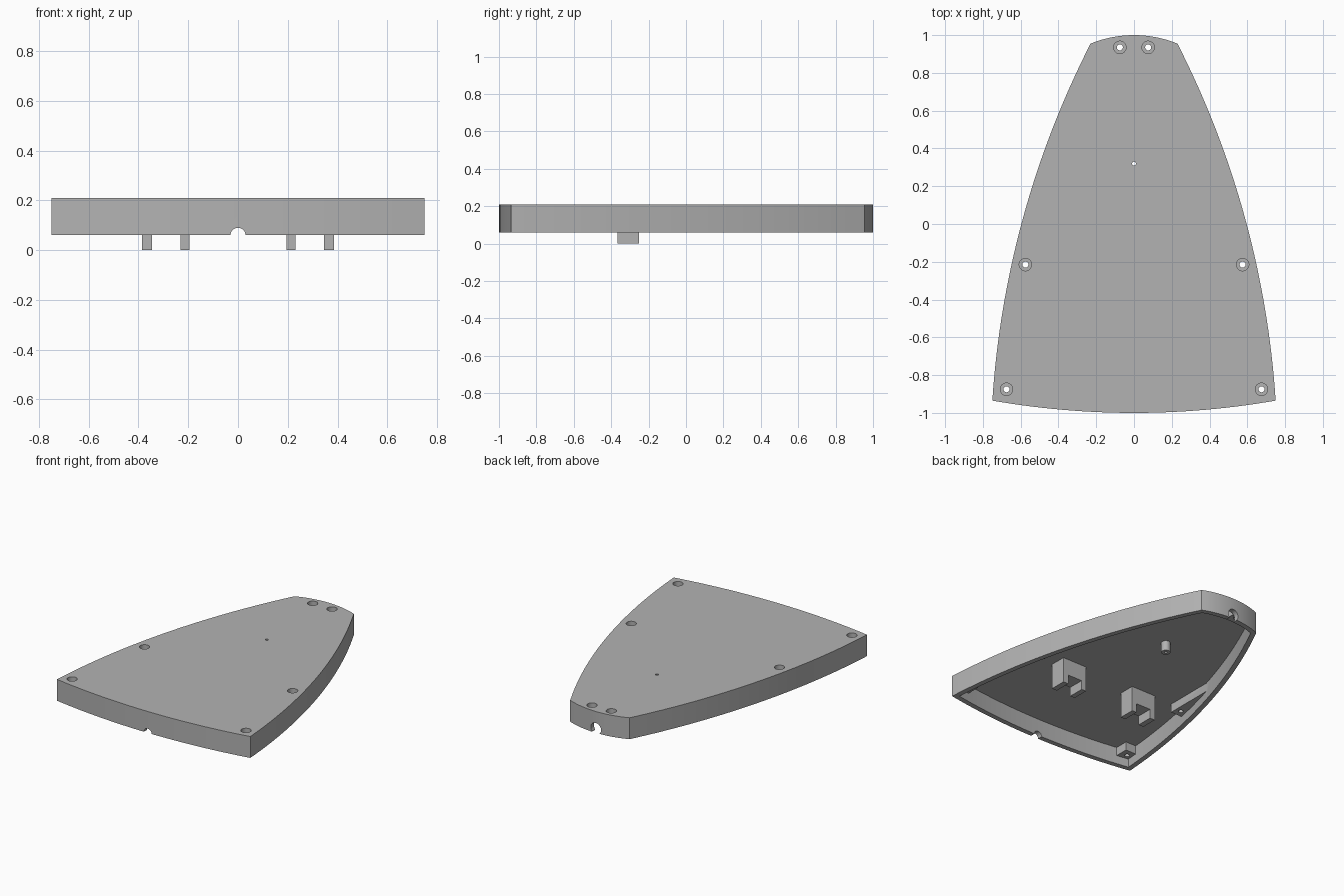
import bpy, bmesh, math
from mathutils import Vector

cube = bpy.data.objects.get("Cube")
if cube:
    bpy.data.objects.remove(cube, do_unlink=True)

grey = bpy.data.materials.new("plain_grey")
grey.use_nodes = True
grey.diffuse_color = (0.45, 0.45, 0.45, 1)
grey.node_tree.nodes["Principled BSDF"].inputs["Base Color"].default_value = (0.45, 0.45, 0.45, 1)

BASE, TOP, CEILING, BOSS = 0.06, 0.21, 0.18, 0.12
WALL = 0.035


def arc(p, q, rise, n):
    """Points on a shallow arc from p up to, not including, q, bulging to the right."""
    p, q = Vector(p), Vector(q)
    chord = q - p
    half = chord.length / 2
    radius = (half * half + rise * rise) / (2 * rise)
    side = Vector((chord.y, -chord.x)).normalized()
    centre = (p + q) / 2 + side * (rise - radius)
    swing = math.asin(half / radius)
    along = chord.normalized()
    angles = [swing * (2 * i / n - 1) for i in range(n)]
    return [centre + along * radius * math.sin(a) + side * radius * math.cos(a) for a in angles]


def inset(points, d):
    """Mitred inward offset of a counter-clockwise outline."""
    result = []
    for i, p in enumerate(points):
        a = (p - points[i - 1]).normalized()
        b = (points[(i + 1) % len(points)] - p).normalized()
        na, nb = Vector((-a.y, a.x)), Vector((-b.y, b.x))
        result.append(p + (na + nb) * d / (1 + na.dot(nb)))
    return result


def prism(name, points, low, high, place=lambda u, v, w: (u, v, w)):
    bm = bmesh.new()
    face = bm.faces.new([bm.verts.new(place(p[0], p[1], low)) for p in points])
    ext = bmesh.ops.extrude_face_region(bm, geom=[face])["geom"]
    shift = Vector(place(0, 0, high)) - Vector(place(0, 0, low))
    bmesh.ops.translate(bm, verts=[v for v in ext if isinstance(v, bmesh.types.BMVert)], vec=shift)
    bmesh.ops.recalc_face_normals(bm, faces=bm.faces)
    mesh = bpy.data.meshes.new(name)
    bm.to_mesh(mesh)
    bm.free()
    mesh.materials.append(grey)
    ob = bpy.data.objects.new(name, mesh)
    bpy.context.collection.objects.link(ob)
    return ob


def box(name, x0, x1, y0, y1, z0, z1):
    return prism(name, [(x0, y0), (x1, y0), (x1, y1), (x0, y1)], z0, z1)


def along_y(u, v, w):
    return (u, w, v)


def rod(name, cu, cv, r, low, high, place=lambda u, v, w: (u, v, w)):
    ring = [(cu + r * math.cos(math.tau * i / 32), cv + r * math.sin(math.tau * i / 32)) for i in range(32)]
    return prism(name, ring, low, high, place)


def cut(target, cutters):
    """Subtract each cutter in turn, then discard it."""
    for c in cutters:
        c.hide_render = True
        mod = target.modifiers.new("cut", "BOOLEAN")
        mod.operation, mod.solver, mod.object = "DIFFERENCE", "EXACT", c
    graph = bpy.context.evaluated_depsgraph_get()
    mesh = bpy.data.meshes.new_from_object(target.evaluated_get(graph))
    target.modifiers.clear()
    target.data = mesh
    for c in cutters:
        bpy.data.objects.remove(c, do_unlink=True)


# Tapered outline with gently bowed edges
fr, br = (0.75, -0.935), (0.23, 0.955)
fl, bl = (-0.75, -0.935), (-0.23, 0.955)
outline = arc(fr, br, 0.1, 32) + arc(br, bl, 0.045, 16) + arc(bl, fl, 0.1, 32) + arc(fl, fr, 0.065, 32)
shell = prism("shell", outline, BASE, TOP)

# Cavity, reduced where screw bosses and the centre peg stay solid
cavity = prism("cavity", inset(outline, WALL), 0, CEILING)
bosses = [rod("peg", 0, 0.32, 0.03, 0.11, 0.3)]
for s in (-1, 1):
    bosses += [
        box("corner_boss", *sorted((s * 0.625, s * 0.9)), -1.1, -0.825, BOSS, 0.3),
        box("side_boss", *sorted((s * 0.535, s * 0.9)), -0.265, 0.3, BOSS, 0.3),
        box("nose_boss", *sorted((s * 0.03, s * 0.12)), 0.885, 1.1, BOSS, 0.3),
    ]
cut(cavity, bosses)
cut(shell, [cavity])

# Counterbored screw holes, pin hole and cable notches
holes = [rod("pin_hole", 0, 0.32, 0.01, 0, 0.3)]
for s in (-1, 1):
    for x, y in ((0.675, -0.875), (0.575, -0.215), (0.075, 0.935)):
        holes.append(rod("screw_hole", s * x, y, 0.016, 0, 0.3))
        holes.append(rod("counterbore", s * x, y, 0.033, 0.16, 0.3))
holes.append(rod("front_notch", 0, BASE, 0.03, -1.1, -0.9, along_y))
holes.append(rod("nose_hole", 0, 0.09, 0.04, 0.85, 1.1, along_y))
holes.append(box("nose_slot", -0.03, 0.03, 0.85, 1.1, 0, 0.08))
cut(shell, holes)

# Forked brackets hanging below the shell
for s, side in ((-1, "right"), (1, "left")):
    fork = [(0.195, 0), (0.232, 0), (0.232, 0.065), (0.345, 0.065),
            (0.345, 0), (0.385, 0), (0.385, 0.19), (0.195, 0.19)]
    prism(side + "_bracket", [(s * x, z) for x, z in fork], -0.365, -0.25, along_y)

# Smooth the bowed walls, keep edges sharp
bpy.ops.object.select_all(action="DESELECT")
shell.select_set(True)
bpy.context.view_layer.objects.active = shell
bpy.ops.object.shade_smooth_by_angle(angle=math.radians(25))
